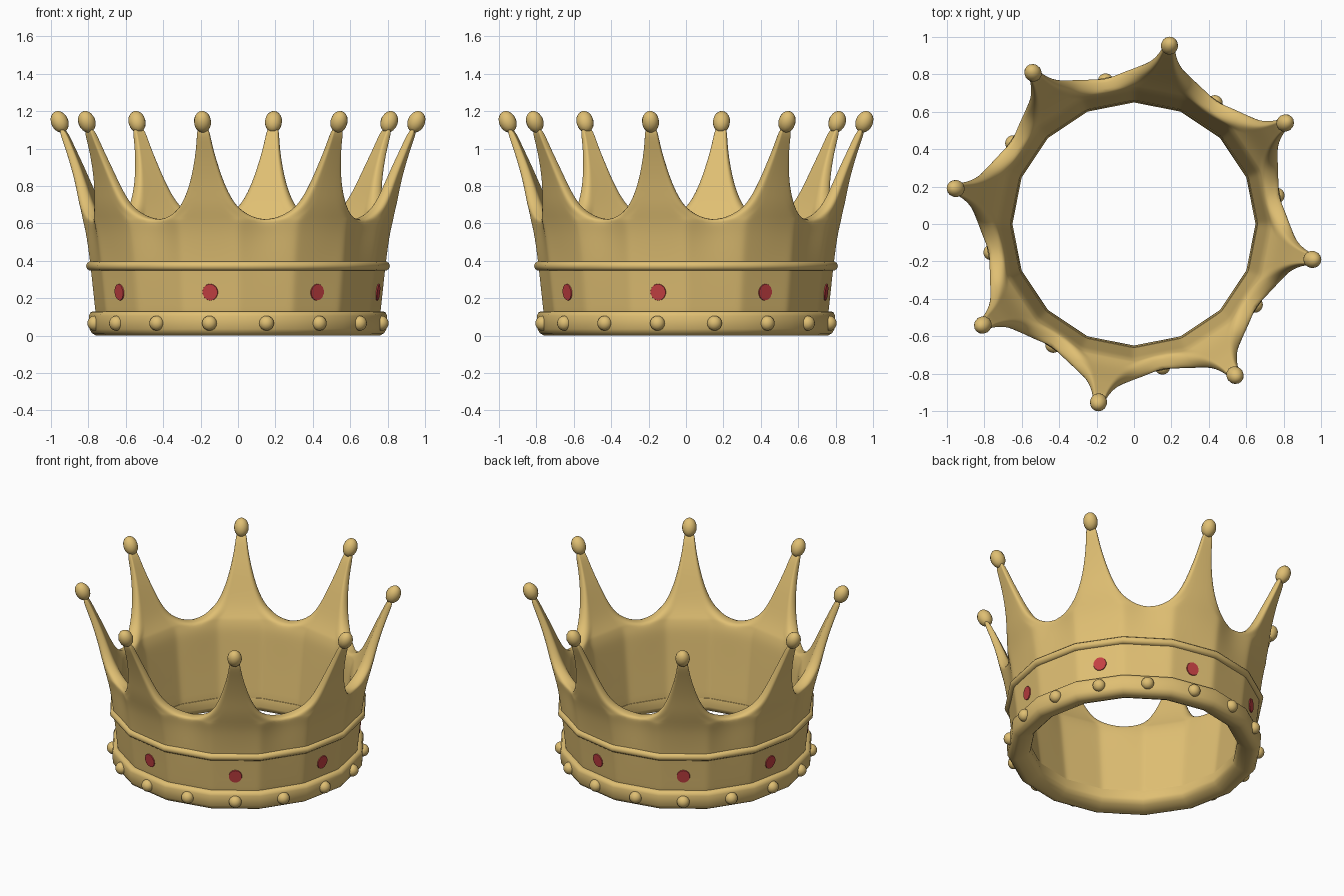
import bpy, bmesh
from math import cos, sin, radians, pi
from mathutils import Matrix, Vector

if "Cube" in bpy.data.objects:
    bpy.data.objects.remove(bpy.data.objects["Cube"])

POINTS = 8
SIDES = 16
FIRST = radians(-11.25)      # direction of the first spike
STEP = 2 * pi / POINTS
FACET = 2 * pi / SIDES


def material(name, color, rough):
    m = bpy.data.materials.new(name)
    m.use_nodes = True
    m.diffuse_color = (*color, 1)
    bsdf = m.node_tree.nodes["Principled BSDF"]
    bsdf.inputs["Base Color"].default_value = (*color, 1)
    bsdf.inputs["Roughness"].default_value = rough
    return m


gold = material("gold", (0.74, 0.52, 0.17), 0.5)
red = material("ruby red", (0.55, 0.05, 0.055), 0.5)


def finish(bm, name, mat, angle=None):
    bmesh.ops.remove_doubles(bm, verts=bm.verts, dist=0.0005)
    bmesh.ops.recalc_face_normals(bm, faces=bm.faces)
    mesh = bpy.data.meshes.new(name)
    bm.to_mesh(mesh)
    bm.free()
    mesh.materials.append(mat)
    obj = bpy.data.objects.new(name, mesh)
    bpy.context.collection.objects.link(obj)
    for p in mesh.polygons:
        p.use_smooth = True
    if angle:
        bpy.ops.object.select_all(action='DESELECT')
        obj.select_set(True)
        bpy.context.view_layer.objects.active = obj
        bpy.ops.object.shade_smooth_by_angle(angle=radians(angle))
    return obj


def lathe(name, profile, angle):
    """Ring with a closed (radius, height) profile and flat sides."""
    bm = bmesh.new()
    loops = [[bm.verts.new((r * cos(i * FACET), r * sin(i * FACET), z)) for r, z in profile]
             for i in range(SIDES)]
    n = len(profile)
    for i in range(SIDES):
        a, b = loops[i], loops[(i + 1) % SIDES]
        for k in range(n):
            bm.faces.new((a[k], b[k], b[(k + 1) % n], a[(k + 1) % n]))
    return finish(bm, name, gold, angle)


def frame(angle, radius, z, tilt):
    """Local z points outward, local y points up the leaning wall."""
    return (Matrix.Translation((radius * cos(angle), radius * sin(angle), z))
            @ Matrix.Rotation(angle, 4, 'Z')
            @ Matrix.Rotation(pi / 2 + tilt, 4, 'Y')
            @ Matrix.Rotation(pi / 2, 4, 'Z'))


# Crown wall: rows of height, outer radius, inner radius, half angle of each sector
ROWS = [
    (0.06, 0.757, 0.654, 22.5), (0.13, 0.765, 0.663, 22.5), (0.37, 0.79, 0.692, 22.5),
    (0.50, 0.812, 0.708, 22.5), (0.57, 0.827, 0.718, 22.5), (0.62, 0.842, 0.735, 22.5),
    (0.632, 0.845, 0.742, 17.5), (0.672, 0.857, 0.766, 12.3), (0.725, 0.872, 0.793, 9.2),
    (0.81, 0.892, 0.828, 6.4), (0.91, 0.922, 0.868, 4.3), (1.01, 0.957, 0.915, 2.7),
    (1.11, 0.997, 0.96, 1.9),
]
VALLEY = 5
COLUMNS = [-1, -0.62, -0.5, -0.38, 0, 0.38, 0.5, 0.62, 1]


def wall_point(center, a, radius, z, dip):
    # the upper wall is drawn inward between the spikes
    radius -= dip * max(0, z - 0.37) * (a / FACET) ** 2
    off = a - FACET * round(a / FACET)
    r = radius * cos(FACET / 2) / cos(off)
    return Vector((r * cos(center + a), r * sin(center + a), z))


bm = bmesh.new()
n = len(COLUMNS)
for s in range(POINTS):
    center = FIRST + s * STEP
    loops = []
    for z, outer, inner, half in ROWS:
        angles = [t * radians(half) for t in COLUMNS]
        loop = [bm.verts.new(wall_point(center, a, outer, z, 0.15)) for a in angles]
        loop += [bm.verts.new(wall_point(center, a, inner, z, 0.03)) for a in reversed(angles)]
        loops.append(loop)
    for row in range(len(ROWS) - 1):
        a, b = loops[row], loops[row + 1]
        for k in range(2 * n):
            # below the valleys neighbouring sectors join, so no side walls
            if row < VALLEY and k in (n - 1, 2 * n - 1):
                continue
            j = (k + 1) % (2 * n)
            bm.faces.new((a[k], a[j], b[j], b[k]))
    for loop in (loops[0], loops[-1]):
        for k in range(n - 1):
            bm.faces.new((loop[k], loop[k + 1], loop[2 * n - 2 - k], loop[2 * n - 1 - k]))
wall = finish(bm, "crown_wall", gold)
sub = wall.modifiers.new("rounding", 'SUBSURF')
sub.levels = sub.render_levels = 2

# Base band, flush with the inner wall and rounded underneath, and raised trim ring
lathe("base_band", [(0.65, 0.06), (0.655, 0.042), (0.675, 0.022), (0.71, 0.006), (0.74, 0),
                    (0.758, 0), (0.78, 0.012), (0.795, 0.035), (0.797, 0.105),
                    (0.79, 0.122), (0.775, 0.13), (0.72, 0.13), (0.659, 0.115)], 50)
lathe("trim_ring", [(0.765, 0.348), (0.795, 0.348), (0.808, 0.358), (0.812, 0.372),
                    (0.808, 0.386), (0.795, 0.396), (0.765, 0.396)], 50)

# Round finials leaning out on the spikes
bm = bmesh.new()
for s in range(POINTS):
    a = FIRST + s * STEP
    m = (Matrix.Translation((0.972 * cos(a), 0.972 * sin(a), 1.143))
         @ Matrix.Rotation(a, 4, 'Z') @ Matrix.Rotation(radians(24), 4, 'Y')
         @ Matrix.Diagonal((0.046, 0.046, 0.06, 1)))
    bmesh.ops.create_uvsphere(bm, u_segments=14, v_segments=10, radius=1, matrix=m)
finish(bm, "spike_finials", gold)

# Beads around the base band
bm = bmesh.new()
for i in range(SIDES):
    m = frame(FIRST + i * FACET, 0.783, 0.066, 0) @ Matrix.Diagonal((0.04, 0.04, 0.037, 1))
    bmesh.ops.create_uvsphere(bm, u_segments=16, v_segments=10, radius=1, matrix=m)
finish(bm, "base_beads", gold)

# Oval gems below each spike
bm = bmesh.new()
for s in range(POINTS):
    m = frame(FIRST + s * STEP, 0.762, 0.232, radians(6)) @ Matrix.Diagonal((0.043, 0.046, 1, 1))
    bmesh.ops.create_cone(bm, cap_ends=True, segments=14, radius1=1, radius2=0.95,
                          depth=0.009, matrix=m)
finish(bm, "oval_gems", red, 30)
